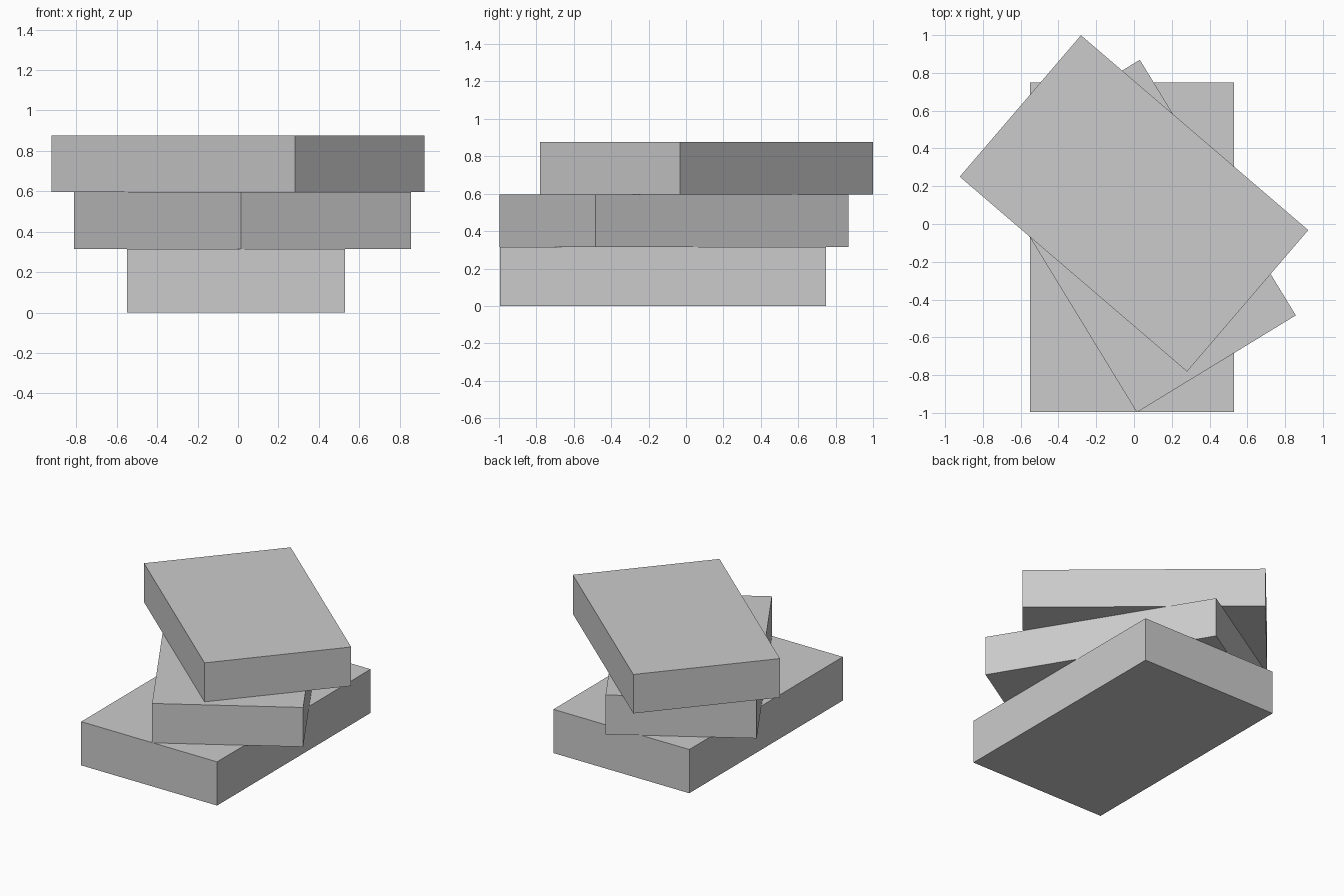
import bpy
from math import radians

default = bpy.data.objects.get("Cube")
if default:
    bpy.data.objects.remove(default, do_unlink=True)

# Plain grey shared by every slab
grey = bpy.data.materials.new("light grey")
grey.use_nodes = True
colour = (0.6, 0.6, 0.6, 1)
grey.diffuse_color = colour
grey.node_tree.nodes["Principled BSDF"].inputs["Base Color"].default_value = colour


def slab(name, centre, size, bottom, top, turn):
    """Flat box between two heights, turned about its vertical axis."""
    bpy.ops.mesh.primitive_cube_add(
        size=1,
        location=(centre[0], centre[1], (bottom + top) / 2),
        rotation=(0, 0, radians(turn)),
    )
    box = bpy.context.object
    box.name = name
    box.scale = (size[0], size[1], top - bottom)
    box.data.materials.append(grey)
    return box


# Stack of three slabs, each twisted further than the one below
slab("bottom_slab", (-0.01, -0.123), (1.08, 1.743), 0, 0.314, 0)
slab("middle_slab", (0.023, -0.064), (0.986, 1.585), 0.314, 0.597, 31.4)
slab("top_slab", (0, 0.109), (0.986, 1.585), 0.597, 0.877, 49.4)
